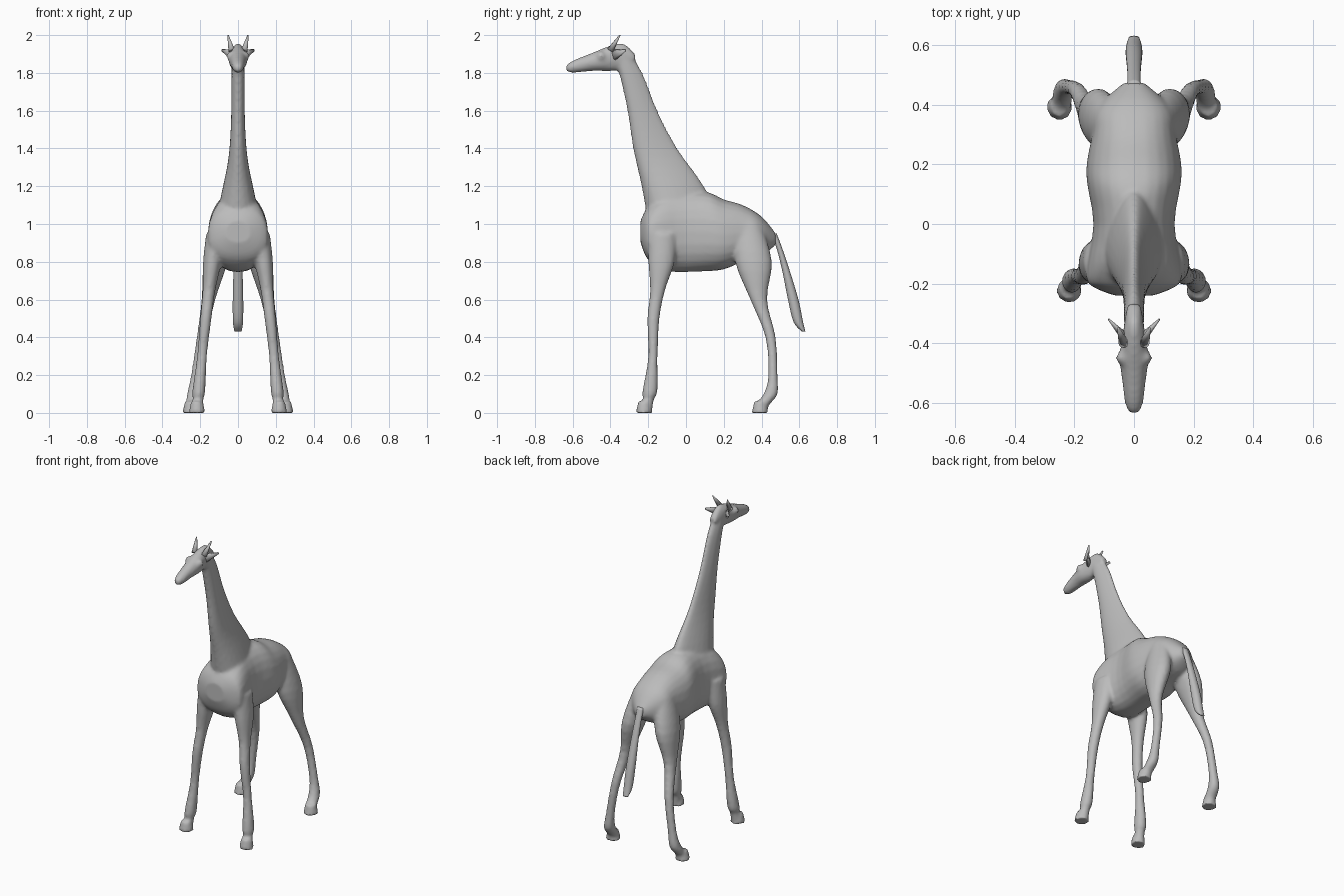
import bpy, bmesh
from math import sin, cos, pi, copysign
from mathutils import Vector, Matrix

old = bpy.data.objects.get("Cube")
if old:
    bpy.data.objects.remove(old, do_unlink=True)

# One plain grey for the whole animal
grey = bpy.data.materials.new("plain grey")
grey.use_nodes = True
grey.diffuse_color = (0.5, 0.5, 0.5, 1)
grey.node_tree.nodes["Principled BSDF"].inputs["Base Color"].default_value = grey.diffuse_color


def smooth_rows(rows, steps=4):
    """Fill in a smooth spline through the profile rows."""
    points = [Vector(row) for row in rows]
    points = [points[0]] + points + [points[-1]]
    filled = []
    for before, start, end, after in zip(points, points[1:], points[2:], points[3:]):
        tangent_in = (end - before) / 2
        tangent_out = (after - start) / 2
        for step in range(steps):
            t = step / steps
            ease = t * t * (3 - 2 * t)
            filled.append(start.lerp(end, ease)
                          + tangent_in * t * (1 - t) ** 2
                          - tangent_out * t * t * (1 - t))
    return filled + [points[-1]]


def skin(bm, rings):
    """Join neighbouring rings of points into a closed tube."""
    loops = [[bm.verts.new(point) for point in ring] for ring in rings]
    for lower, upper in zip(loops, loops[1:]):
        for i in range(len(lower)):
            bm.faces.new((lower[i - 1], lower[i], upper[i], upper[i - 1]))
    bm.faces.new(loops[0])
    bm.faces.new(loops[-1])


def oval(centre, across, along, power=1, taper=0, sides=24):
    """Oval ring; a power under one squares it, taper narrows its far end."""
    ring = []
    for i in range(sides):
        c, s = cos(2 * pi * i / sides), sin(2 * pi * i / sides)
        c, s = copysign(abs(c) ** power, c), copysign(abs(s) ** power, s)
        ring.append(centre + across * c * (1 - taper * s) + along * s)
    return ring


def lengthwise(bm, rows, width, power=1, taper=0):
    """Upright sections from (y, bottom, top); width is a rule of y and half height."""
    rings = []
    for y, bottom, top in smooth_rows(rows):
        half = (top - bottom) / 2
        rings.append(oval(Vector((0, y, bottom + half)), Vector((width(y, half), 0, 0)),
                          Vector((0, 0, half)), power, taper))
    skin(bm, rings)


def upright(bm, rows, width, foot=0, lean=0, taper=0):
    """Level sections from (z, front, back); foot and lean place them sideways."""
    rings = []
    for z, front, back in smooth_rows(rows):
        half = (back - front) / 2
        x = foot - lean * z * (1 + z / 3)
        rings.append(oval(Vector((x, front + half, z)), Vector((width(half), 0, 0)),
                          Vector((0, half, 0)), taper=taper))
    skin(bm, rings)


def spike(name, start, end, radius, flatten):
    """Tapered point from start to end, thinned across by flatten."""
    start, end = Vector(start), Vector(end)
    direction = end - start
    turn = direction.to_track_quat('Z', 'Y').to_matrix().to_4x4()
    place = Matrix.Translation((start + end) / 2) @ turn @ Matrix.Diagonal((flatten, 1, 1, 1))
    bm = bmesh.new()
    bmesh.ops.create_cone(bm, cap_ends=True, segments=8, radius1=radius, radius2=radius / 5,
                          depth=direction.length, matrix=place)
    finish(name, bm)


def finish(name, bm):
    bmesh.ops.recalc_face_normals(bm, faces=bm.faces)
    mesh = bpy.data.meshes.new(name)
    bm.to_mesh(mesh)
    bm.free()
    mesh.materials.append(grey)
    mesh.shade_smooth()
    obj = bpy.data.objects.new(name, mesh)
    bpy.context.collection.objects.link(obj)
    return obj


def torso_width(y, half):
    # Shoulders and belly swell, the waist between them is pinched
    return min(0.148 - 0.012 * cos(18 * y), 1.1 * half)


def head_width(y, half):
    # Slim muzzle, broad at the eyes, narrowing again to the nape
    return min(0.85 * half + 0.003, 0.05 - 0.15 * (y + 0.45))


def neck_width(half):
    return 0.032 + 60 * half ** 4


def limb_width(half):
    return 0.014 + half / 2


torso = [(-.24, .9, 1.02), (-.2, .81, 1.09), (-.1, .75, 1.16), (.1, .75, 1.17),
         (.2, .76, 1.13), (.3, .8, 1.1), (.4, .83, 1.04), (.475, .89, .95)]
neck = [(1, -.2, .19), (1.2, -.235, .095), (1.4, -.28, -.045),
        (1.6, -.31, -.15), (1.8, -.355, -.23), (1.93, -.4, -.31)]
head = [(-.635, 1.81, 1.84), (-.6, 1.8, 1.865), (-.5, 1.81, 1.905),
        (-.4, 1.81, 1.945), (-.33, 1.82, 1.955), (-.27, 1.86, 1.9)]
front_leg = [(.95, -.2, -.05), (.8, -.2, -.06), (.65, -.19, -.11), (.5, -.205, -.14),
             (.3, -.2, -.15), (.12, -.23, -.15), (.07, -.23, -.17), (0, -.26, -.18)]
hind_leg = [(1, .25, .4), (.8, .26, .455), (.6, .34, .43), (.4, .42, .475),
            (.2, .435, .485), (.1, .41, .485), (.04, .36, .44), (0, .35, .43)]
tail = [(.95, .45, .48), (.87, .48, .51), (.75, .51, .55),
        (.6, .54, .595), (.48, .57, .62), (.43, .615, .632)]

# Torso, neck, head and legs fused into one skin
bm = bmesh.new()
lengthwise(bm, torso, torso_width, power=0.85, taper=0.06)
upright(bm, neck, neck_width, taper=0.3)
lengthwise(bm, head, head_width)
for side in (-1, 1):
    upright(bm, front_leg, limb_width, 0.217 * side, 0.08 * side)
    upright(bm, hind_leg, limb_width, 0.25 * side, 0.13 * side)
    # Hooves flare at the ground
    for x, y in ((0.217, -0.222), (0.25, 0.392)):
        bmesh.ops.create_cone(bm, cap_ends=True, segments=16, radius1=0.045, radius2=0.032,
                              depth=0.06, matrix=Matrix.Translation((x * side, y, 0.03)))
    # Bulging eye sockets
    bmesh.ops.create_uvsphere(bm, u_segments=12, v_segments=8, radius=0.024,
                              matrix=Matrix.Translation((0.038 * side, -.45, 1.89)))
body = finish("body", bm)
remesh = body.modifiers.new("fuse", 'REMESH')
remesh.mode = 'VOXEL'
remesh.voxel_size = 0.01
remesh.use_smooth_shade = True
soften = body.modifiers.new("soften", 'SMOOTH')
soften.factor = 0.5
soften.iterations = 6

# Tail widening into its tuft
bm = bmesh.new()
upright(bm, tail, limb_width)
finish("tail", bm)

# Ears sweep out and back, horns rise between them
for side, label in ((1, "left"), (-1, "right")):
    spike(label + "_ear", (.03 * side, -.38, 1.895), (.085 * side, -.32, 1.92), 0.03, 0.5)
    spike(label + "_horn", (.034 * side, -.4, 1.92), (.053 * side, -.35, 2), 0.018, 1)
